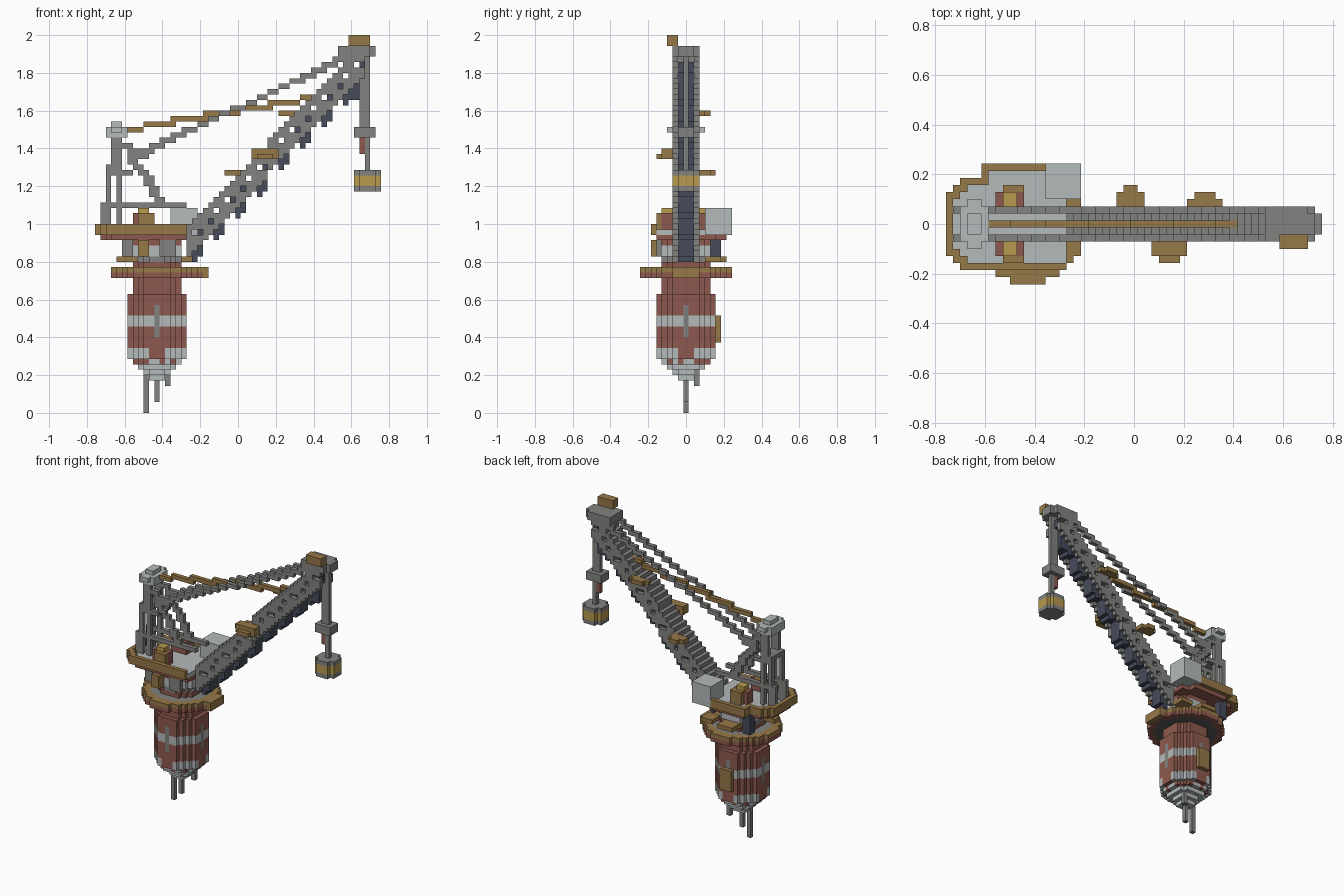
import bpy
import bmesh
from mathutils import Vector

cube = bpy.data.objects.get("Cube")
if cube:
    bpy.data.objects.remove(cube, do_unlink=True)

UNIT = 2 / 70          # edge of one block
HUB = -15              # x of the tower axis, in blocks
parts = {}             # part name -> (material, set of cells)
taken = set()


def srgb(code):
    vals = [int(code[i:i + 2], 16) / 255 for i in (0, 2, 4)]
    return [((v + 0.055) / 1.055) ** 2.4 for v in vals] + [1.0]


def material(name, code):
    mat = bpy.data.materials.new(name)
    mat.use_nodes = True
    mat.diffuse_color = srgb(code)
    mat.node_tree.nodes["Principled BSDF"].inputs["Base Color"].default_value = srgb(code)
    return mat


RED = material("rust red", "8d594e")
GREY = material("steel grey", "828280")
WHITE = material("pale grey", "b4baba")
BROWN = material("ochre brown", "967848")
YELLOW = material("yellow", "b89a4e")
BLUE = material("dark blue grey", "474c5c")
DARK = material("dark grey", "5c5c5c")


def add(name, mat, cells):
    """Give cells to a part; the first part to claim a cell keeps it."""
    own = parts.setdefault(name, (mat, set()))[1]
    fresh = set(cells) - taken
    own.update(fresh)
    taken.update(fresh)


def box(xs, ys, zs):
    """Block of cells from inclusive ranges."""
    return {(x, y, z) for x in range(xs[0], xs[1] + 1)
            for y in range(ys[0], ys[1] + 1) for z in range(zs[0], zs[1] + 1)}


def disc(r, zs, inner=-1.0, cx=HUB):
    """Round slab or ring of cells about the tower axis."""
    n = int(r) + 1
    return {c for c in box((cx - n, cx + n), (-n, n), zs)
            if inner ** 2 * (inner > 0) <= (c[0] - cx) ** 2 + c[1] ** 2 <= r * r}


def beam(start, end, y, thick=1):
    """Stepped bar in the xz plane at a given y."""
    steps = 2 * max(abs(end[0] - start[0]), abs(end[1] - start[1]))
    cells = set()
    for i in range(steps + 1):
        x = round(start[0] + (end[0] - start[0]) * i / steps)
        z = round(start[1] + (end[1] - start[1]) * i / steps)
        cells |= {(x, y, z + k) for k in range(thick)}
    return cells


# Feet under the tower
add("feet", GREY, box((-17, -17), (0, 0), (0, 7)) | box((-15, -15), (0, 0), (2, 7))
    | box((-13, -13), (2, 2), (5, 8)))

# Tapered white base with teeth reaching up the body
add("base", WHITE, disc(1.6, (6, 6)) | disc(2.6, (7, 7)) | disc(3.7, (8, 8)))
ring = disc(5.5, (10, 11), 4.5)
add("base", WHITE, {c for c in ring if abs(c[0] - HUB) in (2, 3) or abs(c[1]) in (2, 3)})
add("base", WHITE, {c for c in disc(4.6, (9, 9), 3) if (c[0] + c[1]) % 3})

# Body with white band, side slots and rear hatch
for dx, dy in ((5, 0), (-5, 0), (0, 5), (0, -5)):
    add("side_slots", GREY, box((HUB + dx, HUB + dx), (dy, dy), (14, 19)))
add("rear_hatch", BROWN, box((-16, -14), (6, 6), (13, 17)))
add("body_band", WHITE, disc(5.5, (16, 17)))
add("body", RED, disc(5.5, (10, 21)) | disc(4.6, (9, 9)) | disc(4.6, (22, 24)))

# Lower platform
add("lower_platform_underside", DARK, disc(7.2, (25, 25)))
add("lower_platform_edge", RED, disc(8.3, (25, 25)))
add("lower_platform_floor", GREY, disc(6.6, (26, 26)))
add("lower_platform_rim", BROWN, disc(8.3, (26, 26)) | box((-6, -6), (-2, 2), (25, 26)))

# Turning core between the platforms
add("core_white", WHITE, disc(4.6, (29, 30)))
add("core_red", RED, disc(4.6, (27, 27)) | disc(4.6, (31, 31)))
add("core_grey", GREY, disc(4.2, (28, 28)))
add("side_motor", BLUE, box((-21, -20), (5, 6), (28, 32)))
add("core_fittings", BROWN, box((-22, -19), (-3, -2), (28, 28)) | box((-17, -14), (4, 7), (28, 28))
    | box((-18, -17), (-6, -5), (29, 31)) | box((-11, -9), (4, 6), (28, 28)))
add("front_locker", GREY, box((-14, -12), (-5, -5), (29, 31)) | box((-21, -20), (-4, -3), (29, 31)))


# Upper platform, clipped at its left corners
def deck(margin, zs):
    side = 6 - margin
    cells = {c for c in box((-26 + margin, -10), (-side, side), zs)
             if abs(c[1]) - (c[0] + 26) <= 4 - margin * 2}
    return cells | box((-21 + margin, -12), (6, 8 - margin), zs)


add("cab", WHITE, box((-12, -8), (4, 8), (33, 37)))
add("upper_platform_underside", RED, deck(1, (32, 32)))
add("upper_platform_floor", WHITE, deck(1, (33, 33)))
add("upper_platform_rim", BROWN, deck(0, (33, 34)) - deck(1, (33, 34)))

# Engine housings and handrails on both sides of the deck
for s in (-1, 1):
    ys = sorted((3 * s, 4 * s))
    add("engine_front", BROWN, box((-18, -16), (5 * s, 5 * s), (34, 36)))
    add("engine_housing", RED, box((-19, -16), ys, (34, 36)))
    add("engine_cap", YELLOW, box((-18, -17), ys, (37, 37)))
    add("handrail", GREY, box((-25, -10), (2 * s, 2 * s), (38, 38))
        | box((-25, -25), (2 * s, 2 * s), (34, 38)))

# Mast: two braced frames joined by a pale head
add("mast_head", WHITE, box((-24, -21), (-2, 2), (51, 52)) | box((-23, -22), (-3, 3), (52, 52))
    | box((-23, -22), (-1, 1), (53, 53)))
add("mast_ties", GREY, box((-24, -22), (-2, 2), (45, 45)))
for y in (-2, 2):
    add("mast_frames", GREY, box((-24, -24), (y, y), (34, 45)) | box((-22, -22), (y, y), (34, 51))
        | box((-24, -20), (y, y), (44, 44)) | box((-23, -23), (y, y), (46, 50))
        | beam((-21, 49), (-17, 47), y) | beam((-20, 47), (-14, 38), y, 2))
    add("stays", GREY, beam((-19, 47), (21, 66), y))
add("hoist_cable", BROWN, beam((-20, 52), (14, 58), 0))


# Lattice jib
def jib_top(x):
    return round(44.3 + 1.05 * (x - 1))


for x in range(-9, 24):
    t = jib_top(x)
    add("jib_deck", GREY, box((x, x), (-2, 2), (t - 1, t)))
    for y in (-2, 2):
        gap = {(x, y, t - 2 - x % 2)} if x % 3 else set()
        add("jib_sides", GREY, box((x, x), (y, y), (t - 5, t - 2)) - gap)
    add("jib_core", BLUE, box((x, x), (-1, 1), (t - 4, t - 3)))
    if x % 4 < 2:
        add("jib_core", BLUE, box((x, x), (-1, 1), (t - 7, t - 5)))

# Small work stands along the jib
add("jib_stands", BROWN, box((-2, 1), (3, 4), (44, 44)) | box((-1, 0), (5, 5), (44, 44))
    | box((3, 7), (-4, -3), (47, 48)) | box((4, 6), (-5, -5), (47, 47))
    | box((8, 12), (3, 3), (55, 55)) | box((9, 11), (4, 4), (55, 55)))

# Jib head, rope and hook block
add("head_box", BROWN, box((21, 24), (-3, -2), (68, 69)))
add("jib_head", GREY, box((19, 24), (-2, 2), (66, 67)) | box((25, 25), (-1, 1), (66, 67)))
add("head_motor", BLUE, box((21, 22), (-1, 1), (58, 63)))
add("rope", GREY, box((23, 24), (0, 0), (53, 65)) | box((24, 24), (0, 0), (45, 50)))
add("pulley", GREY, box((22, 25), (-1, 1), (51, 52)))
add("rope_marker", RED, box((23, 23), (0, 0), (48, 50)))
add("hook_stripe", YELLOW, disc(2.4, (42, 43), cx=24))
add("hook_block", GREY, disc(2.4, (41, 44), cx=24))

# Turn every part into a mesh, leaving out faces hidden between blocks
for name, (mat, cells) in parts.items():
    bm = bmesh.new()
    verts = {}

    def corner(p):
        key = tuple(round(v) for v in p)
        if key not in verts:
            verts[key] = bm.verts.new(((p[0] / 2) * UNIT, (p[1] / 2) * UNIT, (p[2] / 2) * UNIT))
        return verts[key]

    for c in cells:
        centre = Vector((2 * c[0], 2 * c[1], 2 * c[2] + 1))
        for axis in range(3):
            for s in (-1, 1):
                n = [0, 0, 0]
                n[axis] = s
                if tuple(a + b for a, b in zip(c, n)) in taken:
                    continue
                n = Vector(n)
                u = Vector((n[1], n[2], n[0]))
                v = n.cross(u)
                loop = [centre + n + u * a + v * b for a, b in ((-1, -1), (1, -1), (1, 1), (-1, 1))]
                bm.faces.new([corner(p) for p in loop])
    mesh = bpy.data.meshes.new(name)
    bm.to_mesh(mesh)
    bm.free()
    mesh.materials.append(mat)
    bpy.context.collection.objects.link(bpy.data.objects.new(name, mesh))
